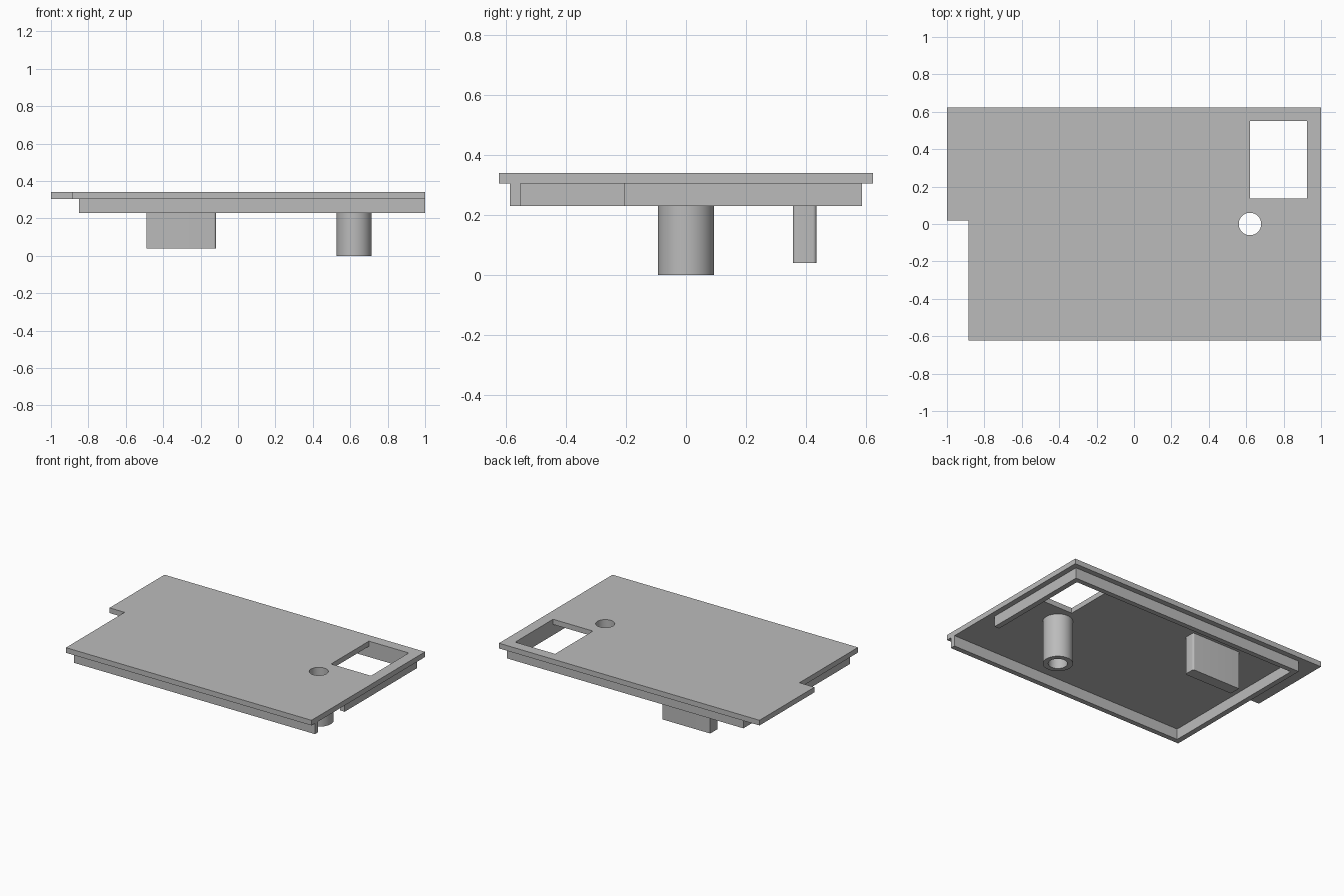
import bpy, bmesh, math

cube = bpy.data.objects.get("Cube")
if cube:
    bpy.data.objects.remove(cube, do_unlink=True)

PLATE_TOP, PLATE_BASE, RIM_BASE = 0.34, 0.304, 0.23
POST_X, POST_R, HOLE_R = 0.62, 0.094, 0.06

grey = bpy.data.materials.new("matte grey")
grey.use_nodes = True
tone = (0.5, 0.5, 0.5, 1)
grey.diffuse_color = tone
grey.node_tree.nodes["Principled BSDF"].inputs["Base Color"].default_value = tone


def prism(name, outline, bottom, top):
    """Extrude a flat outline upward into a closed solid."""
    bm = bmesh.new()
    face = bm.faces.new([bm.verts.new((x, y, bottom)) for x, y in outline])
    raised = bmesh.ops.extrude_face_region(bm, geom=[face])["geom"]
    for item in raised:
        if isinstance(item, bmesh.types.BMVert):
            item.co.z = top
    bmesh.ops.recalc_face_normals(bm, faces=bm.faces)
    mesh = bpy.data.meshes.new(name)
    bm.to_mesh(mesh)
    bm.free()
    mesh.materials.append(grey)
    obj = bpy.data.objects.new(name, mesh)
    bpy.context.collection.objects.link(obj)
    return obj


def rectangle(x0, x1, y0, y1):
    return [(x0, y0), (x1, y0), (x1, y1), (x0, y1)]


def circle(x, y, radius, sides=64):
    steps = [math.tau * i / sides for i in range(sides)]
    return [(x + radius * math.cos(a), y + radius * math.sin(a)) for a in steps]


def activate(obj):
    bpy.ops.object.select_all(action="DESELECT")
    obj.select_set(True)
    bpy.context.view_layer.objects.active = obj


def cut(obj, outline):
    """Cut an outline vertically right through an object."""
    cutter = prism("cutter", outline, -1, 1)
    cutter.hide_render = True
    mod = obj.modifiers.new("cut", "BOOLEAN")
    mod.operation, mod.solver, mod.object = "DIFFERENCE", "EXACT", cutter
    activate(obj)
    bpy.ops.object.modifier_apply(modifier=mod.name)
    bpy.data.objects.remove(cutter, do_unlink=True)


def smooth(obj):
    activate(obj)
    bpy.ops.object.shade_smooth_by_angle(angle=math.radians(35))


# Cover plate with a stepped corner, a window and a screw hole
plate = prism("cover_plate", [(-0.885, -0.622), (1, -0.622), (1, 0.622),
                              (-1, 0.622), (-1, 0.02), (-0.885, 0.02)],
              PLATE_BASE, PLATE_TOP)
cut(plate, rectangle(0.62, 0.926, 0.135, 0.55))
cut(plate, circle(POST_X, 0, HOLE_R))
smooth(plate)

# Locating rim, open on the right near the front
prism("locating_rim", [(1, -0.585), (-0.85, -0.585), (-0.85, 0.585),
                       (0.963, 0.585), (0.963, -0.205), (0.926, -0.205),
                       (0.926, 0.55), (-0.813, 0.55), (-0.813, -0.55),
                       (1, -0.55)], RIM_BASE, PLATE_BASE)

# Hollow screw post
post = prism("screw_post", circle(POST_X, 0, POST_R), 0, PLATE_BASE)
cut(post, circle(POST_X, 0, HOLE_R))
smooth(post)

# Support tab with rounded corners at its left end
tab_end, tab_front, tab_back, round_r = -0.118, 0.356, 0.434, 0.012
tab_outline = [(-0.49, tab_back), (-0.49, tab_front)]
for y, start in ((tab_front + round_r, -90), (tab_back - round_r, 0)):
    for i in range(7):
        a = math.radians(start + 15 * i)
        tab_outline.append((tab_end - round_r + round_r * math.cos(a),
                            y + round_r * math.sin(a)))
tab = prism("support_tab", tab_outline, 0.04, PLATE_BASE)
smooth(tab)
